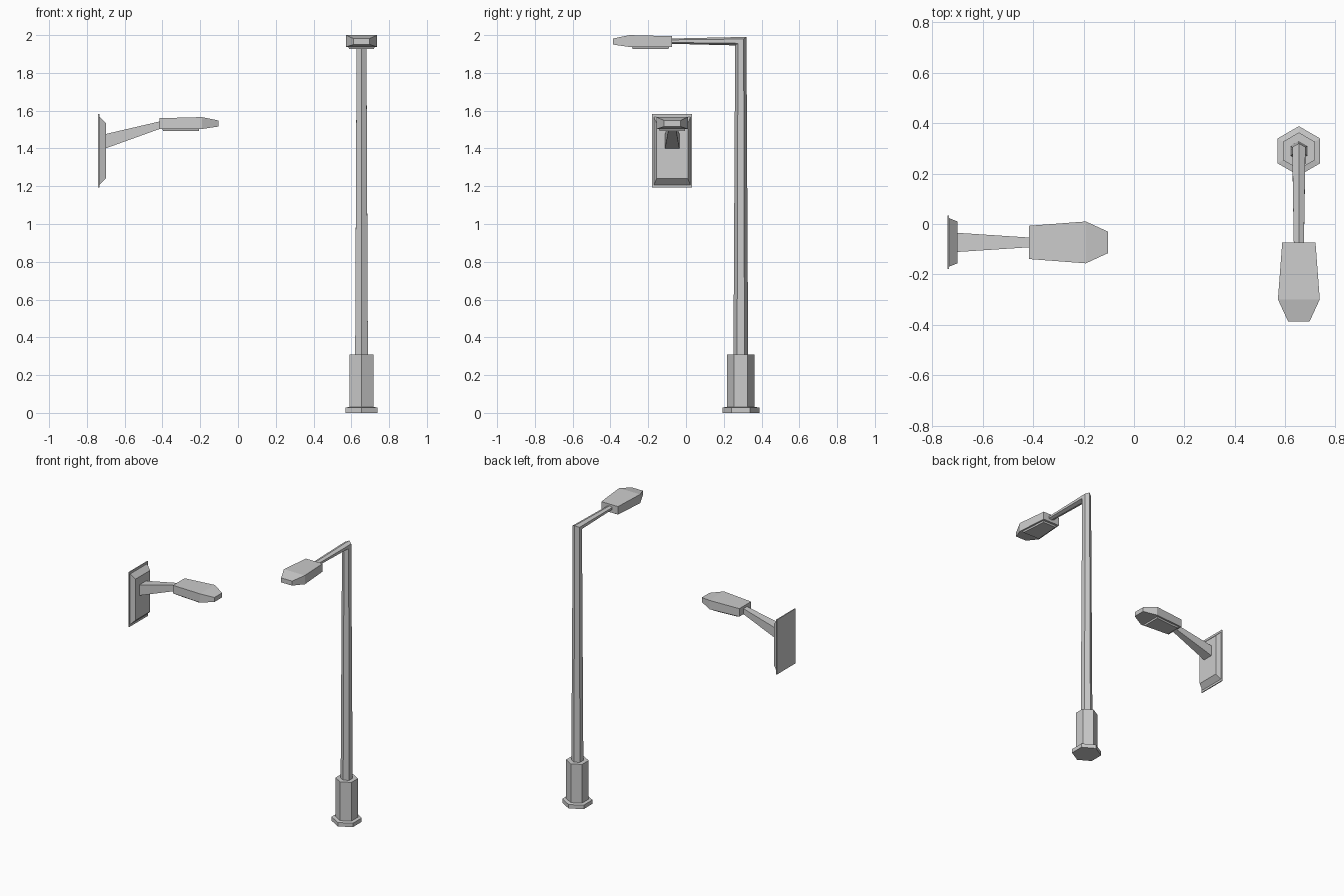
import bpy, bmesh, math
from mathutils import Matrix, Vector

if "Cube" in bpy.data.objects:
    bpy.data.objects.remove(bpy.data.objects["Cube"])


def loft(name, rings, matrix=Matrix()):
    """Skin a list of equal-length rings and cap both ends."""
    bm = bmesh.new()
    loops = [[bm.verts.new(matrix @ Vector(p)) for p in ring] for ring in rings]
    n = len(loops[0])
    for a, b in zip(loops, loops[1:]):
        for i in range(n):
            j = (i + 1) % n
            bm.faces.new((a[i], a[j], b[j], b[i]))
    bm.faces.new(loops[0])
    bm.faces.new(loops[-1])
    bmesh.ops.recalc_face_normals(bm, faces=bm.faces)
    mesh = bpy.data.meshes.new(name)
    bm.to_mesh(mesh)
    bm.free()
    obj = bpy.data.objects.new(name, mesh)
    bpy.context.collection.objects.link(obj)
    return obj


def hexagon(r, z):
    return [(r * math.sin(k * math.pi / 3), r * math.cos(k * math.pi / 3), z)
            for k in range(6)]


def rect_x(x, hy, z0, z1):
    return [(x, -hy, z0), (x, hy, z0), (x, hy, z1), (x, -hy, z1)]


def lamp_head(prefix, matrix):
    # housing, pointing along +x, with its rear face at x = 0
    loft(prefix + "_head", [
        rect_x(0.0, 0.066, -0.063, -0.006),
        rect_x(0.225, 0.083, -0.063, 0.0),
        rect_x(0.312, 0.043, -0.050, -0.018)], matrix)
    # lens panel under the housing
    def lens_ring(z, inset):
        return [(0.015 + inset, -0.056 + inset, z), (0.212 - inset, -0.070 + inset, z),
                (0.212 - inset, 0.070 - inset, z), (0.015 + inset, 0.056 - inset, z)]
    loft(prefix + "_lens", [lens_ring(-0.060, 0), lens_ring(-0.074, 0.004)], matrix)


# Street lamp: stepped hexagonal base
PX, PY = 0.654, 0.290
at_pole = Matrix.Translation((PX, PY, 0))
loft("pole_base", [hexagon(0.098, 0), hexagon(0.098, 0.028), hexagon(0.073, 0.032),
                   hexagon(0.073, 0.308)], at_pole)

# Tapered shaft, mitred into the horizontal arm
joint = [(x, y, 1.968 + y * 0.75) for x, y, _ in hexagon(0.030, 0)]
arm_end = [(x * 0.020 / 0.026, -0.375, 1.968 + y * 0.46)
           for x, y, _ in hexagon(0.030, 0)]
loft("pole_and_arm", [hexagon(0.039, 0.30), joint, arm_end], at_pole)
lamp_head("street_lamp", Matrix.Translation((PX, -0.074, 2.0))
          @ Matrix.Rotation(-math.pi / 2, 4, 'Z'))

# Wall lamp: plate with thin flange and chamfered body
WY, WZ = -0.073, 1.387
at_wall = Matrix.Translation((0, WY, 0))
loft("wall_plate", [
    rect_x(x, hy, WZ - hz, WZ + hz) for x, hy, hz in (
        (-0.740, 0.106, 0.195), (-0.733, 0.106, 0.195),
        (-0.733, 0.096, 0.180), (-0.700, 0.083, 0.147))], at_wall)

# Tapered square arm rising to the head
loft("wall_arm", [rect_x(-0.702, 0.038, 1.400, 1.476),
                  rect_x(-0.410, 0.019, 1.505, 1.544)], at_wall)
lamp_head("wall_lamp", Matrix.Translation((-0.416, WY, 1.566)))
